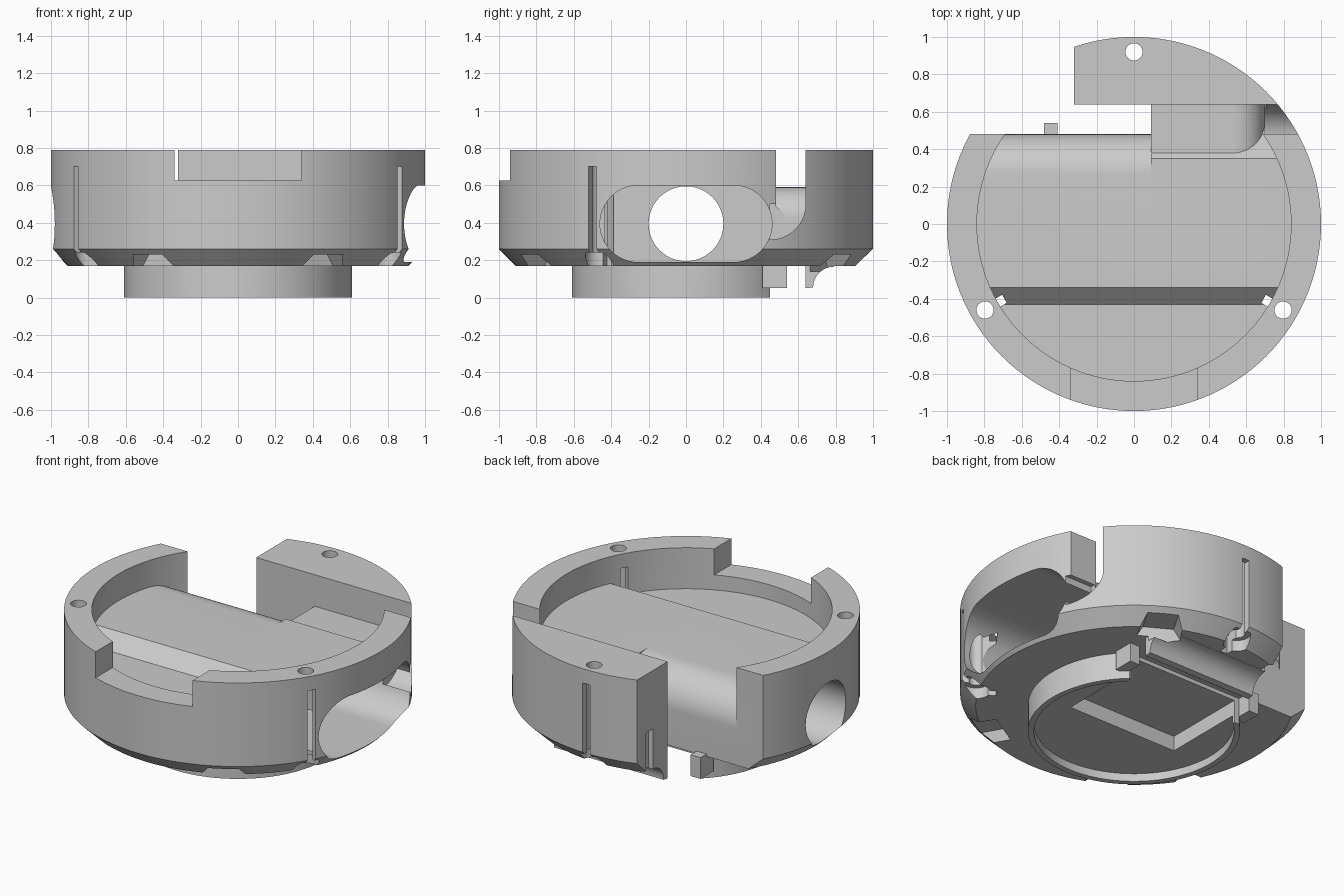
import bpy, bmesh
from math import radians, sin, cos, pi
from mathutils import Matrix, Vector

if "Cube" in bpy.data.objects:
    bpy.data.objects.remove(bpy.data.objects["Cube"], do_unlink=True)


def make_object(name, bm):
    bmesh.ops.recalc_face_normals(bm, faces=bm.faces)
    mesh = bpy.data.meshes.new(name)
    bm.to_mesh(mesh)
    bm.free()
    obj = bpy.data.objects.new(name, mesh)
    bpy.context.collection.objects.link(obj)
    return obj


def arc(cx, cy, r, start, end, steps=16):
    angles = [radians(start + (end - start) * i / steps) for i in range(steps + 1)]
    return [(cx + r * cos(a), cy + r * sin(a)) for a in angles]


def prism(name, points, axis, lo, hi):
    """Extrude a closed 2D outline along x, y or z."""
    place = {"x": lambda p, t: (t, p[0], p[1]),
             "y": lambda p, t: (p[0], t, p[1]),
             "z": lambda p, t: (p[0], p[1], t)}[axis]
    bm = bmesh.new()
    a = [bm.verts.new(place(p, lo)) for p in points]
    b = [bm.verts.new(place(p, hi)) for p in points]
    bm.faces.new(a)
    bm.faces.new(b[::-1])
    for i in range(len(points)):
        j = (i + 1) % len(points)
        bm.faces.new((a[i], a[j], b[j], b[i]))
    return make_object(name, bm)


def box(name, x0, x1, y0, y1, z0, z1):
    return prism(name, [(x0, y0), (x1, y0), (x1, y1), (x0, y1)], "z", z0, z1)


def cylinder(name, cx, cy, r, axis, lo, hi, steps=48):
    return prism(name, arc(cx, cy, r, 0, 360, steps)[:-1], axis, lo, hi)


def lathe(name, points, steps=120):
    bm = bmesh.new()
    verts = [bm.verts.new((r, 0, z)) for r, z in points]
    edges = [bm.edges.new(pair) for pair in zip(verts, verts[1:])]
    bmesh.ops.spin(bm, geom=verts + edges, cent=(0, 0, 0), axis=(0, 0, 1),
                   angle=2 * pi, steps=steps, use_duplicate=False)
    bmesh.ops.remove_doubles(bm, verts=bm.verts, dist=0.0001)
    return make_object(name, bm)


def combine(target, other, operation="DIFFERENCE"):
    mod = target.modifiers.new("join", "BOOLEAN")
    mod.operation = operation
    mod.solver = "EXACT"
    mod.object = other
    bpy.context.view_layer.objects.active = target
    bpy.ops.object.modifier_apply(modifier=mod.name)
    bpy.data.objects.remove(other, do_unlink=True)


def turn(obj, degrees):
    obj.data.transform(Matrix.Rotation(radians(degrees), 4, "Z"))
    return obj


# Round housing with a chamfered lower edge
body = lathe("housing", [(0, .17), (.91, .17), (1, .26), (1, .79), (0, .79)])

# Lower collar with a shallow recess and a rectangular pocket
collar = lathe("collar", [(0, .05), (.575, .05), (.575, 0), (.61, 0), (.61, .185), (0, .185)])
combine(collar, box("collar_trim", -1, 1, .45, 1, -1, 1))
combine(collar, box("pocket", -.375, .4, -.09, .6, -.1, .145))
combine(body, collar, "UNION")

# Upper cavity, left part: leaves a raised cover with a rounded back
front_floor = [(-1, 1), (-1, .53), (-.43, .53), (-.34, .62)]
left_cavity = prism("left_cavity", front_floor + arc(.26, .4, .22, 90, 0) + [(.48, 1)],
                    "x", -1, .09)
combine(left_cavity, cylinder("clip", 0, 0, .84, "z", .2, .95, 120), "INTERSECT")
combine(body, left_cavity)

# Upper cavity, right part: leaves a sloped cover and a rounded block
right_cavity = prism("right_cavity",
                     front_floor + [(.35, .62), (.55, .42), (.64, .42), (.64, 1)],
                     "x", .085, 1)
block = prism("block", [(0, 0), (.7, 0)] + arc(.53, .42, .17, 0, 90) + [(0, .59)],
              "y", .2, .8)
combine(right_cavity, block)
clip = cylinder("clip", 0, 0, .84, "z", .2, .95, 120)
combine(clip, box("clip_back", .08, .705, .48, .66, .21, .94), "UNION")
combine(right_cavity, clip, "INTERSECT")
combine(body, right_cavity)

# Back opening that frees the arm
combine(body, box("back_left_cut", -1.2, -.32, .48, 1.2, -1, 2))
combine(body, box("back_gap", -.5, .09, .48, .64, -1, 2))

# Round-bottomed outlet channel on the side
channel = [(.45, .5)] + arc(.45, .5, .19, -90, 0) + [(.64, 1), (.48, 1), (.48, .5)]
combine(body, prism("channel", channel, "x", .7, 1.2))

# Long side compartment and round through hole
compartment = arc(.255, .395, .205, -90, 90, 24) + arc(-.255, .395, .205, 90, 270, 24)
combine(body, prism("compartment", compartment, "x", -.7, 1.2))
combine(body, cylinder("through_hole", 0, .395, .2, "x", -1.2, .5))

# Notch in the front rim
combine(body, box("front_notch", -.34, .34, -1.2, -.7, .625, 1))

# Foot under the arm with a concave fillet, and the stubs beside the pocket
foot = [(.64, .3), (.64, .05)] + arc(.79, .055, .11, 180, 90) + [(.79, .3)]
combine(body, prism("arm_foot", foot, "x", -.32, .45), "UNION")
for x in (-.48, .41):
    combine(body, box("stub", x, x + .07, .41, .54, .05, .185), "UNION")

# Screw holes, each with a radial slit and a wider seat below
for angle in (90, 210, 330):
    combine(body, turn(cylinder("screw_hole", .92, 0, .046, "z", -.1, 1, 32), angle))
    combine(body, turn(box("slit", .8, 1.1, -.025, .025, .1, .7), angle))
    combine(body, turn(cylinder("seat", .92, 0, .078, "z", .1, .24, 32), angle))

# Tapered pockets in the chamfer
for angle in (60, -60, -120):
    outline = [(-.14, .14), (.14, .14), (.09, .23), (-.09, .23)]
    pocket = prism("edge_pocket", outline, "y", .8, 1.1)
    combine(body, turn(pocket, angle - 90))

# Small relief in the end of the arm
combine(body, box("arm_relief", -.4, -.29, .79, .86, .1, .42))

# Material and shading
grey = bpy.data.materials.new("light_grey")
grey.use_nodes = True
colour = (.6, .6, .6, 1)
grey.diffuse_color = colour
grey.node_tree.nodes["Principled BSDF"].inputs["Base Color"].default_value = colour
body.data.materials.clear()
body.data.materials.append(grey)
for face in body.data.polygons:
    face.material_index = 0

bpy.ops.object.select_all(action="DESELECT")
body.select_set(True)
bpy.context.view_layer.objects.active = body
bpy.ops.object.shade_smooth_by_angle(angle=radians(25))
